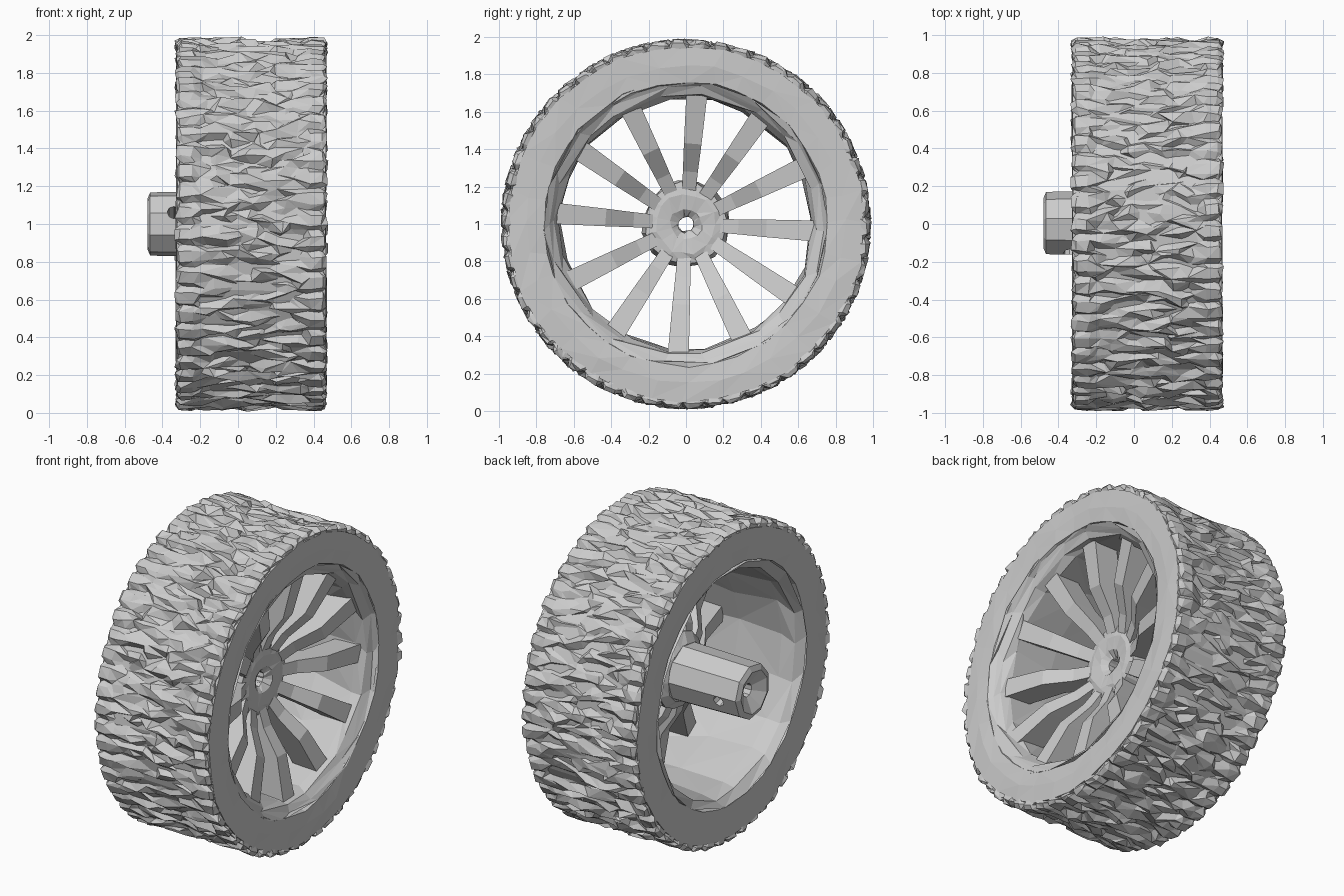
import bpy, bmesh, random
from math import sin, cos, pi, tau, radians
from mathutils import Matrix, Vector

random.seed(7)
cube = bpy.data.objects.get("Cube")
if cube:
    bpy.data.objects.remove(cube)

grey = bpy.data.materials.new("plain grey")
grey.use_nodes = True
COLOUR = (0.6, 0.6, 0.6, 1)
grey.diffuse_color = COLOUR
grey.node_tree.nodes["Principled BSDF"].inputs["Base Color"].default_value = COLOUR


def jit(a):
    return random.uniform(-a, a)


def polar(x, r, a):
    """Point at radius r around the axle, angle measured from +y towards +z."""
    return Vector((x, r * cos(a), 1 + r * sin(a)))


def make(name, bm):
    bmesh.ops.recalc_face_normals(bm, faces=bm.faces)
    me = bpy.data.meshes.new(name)
    bm.to_mesh(me)
    bm.free()
    me.materials.append(grey)
    ob = bpy.data.objects.new(name, me)
    bpy.context.scene.collection.objects.link(ob)
    return ob


def skin(bm, rings, closed):
    """Triangles between neighbouring rings, with diagonals flipped at random."""
    count = len(rings[0])
    for i in range(len(rings) if closed else len(rings) - 1):
        p, q = rings[i], rings[(i + 1) % len(rings)]
        for j in range(count):
            k = (j + 1) % count
            a, b, c, d = p[j], p[k], q[k], q[j]
            if random.random() < 0.5:
                a, b, c, d = b, c, d, a
            bm.faces.new((a, b, c))
            bm.faces.new((a, c, d))


def lathe(name, profile, segs, wobble=0.0):
    """Revolve a closed loop of (x, r) points, with slightly uneven facets."""
    bm = bmesh.new()
    rings = []
    for x, r in profile:
        rings.append([bm.verts.new(polar(x + jit(wobble * 0.3), r + jit(wobble * 0.5),
                                         tau * (j + jit(wobble * 12)) / segs))
                      for j in range(segs)])
    skin(bm, rings, True)
    return make(name, bm)


# Tyre carcass: flat sidewalls and the hidden band beneath the tread
lathe("tyre_sidewalls", [(0.46, 0.76), (0.467, 0.85), (0.463, 0.952), (-0.323, 0.952),
                         (-0.327, 0.85), (-0.32, 0.75), (-0.2, 0.72), (0.35, 0.72)],
      32, 0.014)

# Rim barrel with a stepped lip on each side
lathe("rim", [(0.462, 0.765), (0.435, 0.74), (0.41, 0.70), (0.36, 0.68),
              (0.1, 0.672), (-0.2, 0.685), (-0.28, 0.70), (-0.325, 0.745),
              (-0.2, 0.76), (0.3, 0.76)], 18, 0.022)

# Rugged tread: shoulder blocks with notches and broken crosswise lugs
NOTCHES = 54
SEGS = NOTCHES * 3
MID, HALF = 0.07, 0.398
edge = [(-HALF, 0.92), (-HALF, 0.965), (-HALF + 0.02, 0.985), (-HALF + 0.085, 0.985)]
inner = [(-0.24 + 0.48 * i / 6, 0.985) for i in range(7)]
rows = edge + inner + [(-x, r) for x, r in reversed(edge)]

bm = bmesh.new()
rings = []
for i, (x, r) in enumerate(rows):
    shoulder = min(i, len(rows) - 1 - i)
    ring = []
    for j in range(SEGS):
        a = j
        px, pr = x, r
        if shoulder == 0:
            px *= 0.97
        elif shoulder < 4:
            # every third step is a notch between two shoulder blocks
            side = 0 if x < 0 else 2
            if (j + side) % 3 == 0:
                pr = 0.955 if shoulder < 3 else 0.965
                px *= 0.95
                a += jit(0.2)
            else:
                pr += jit(0.007)
                px += jit(0.01)
                a += (0.25 if (j + side) % 3 == 2 else -0.25) + jit(0.2)
        else:
            # long lugs across the crown, staggered from zone to zone
            zone = int((x + 0.26) / 0.18)
            gap = (j + zone * 2 + random.choice((0, 0, 1))) % 3 == 0
            pr = random.uniform(0.925, 0.95) if gap else random.uniform(0.955, 0.994)
            px += jit(0.038)
            a += jit(0.42)
        ring.append(bm.verts.new(polar(MID + px, pr, tau * a / SEGS)))
    rings.append(ring)
skin(bm, rings, False)
make("tread", bm)

# Dished spokes: each is a bent bar that kinks forward, then runs out to the rim
SPOKES = 12
SECTIONS = [(0.15, 0.17, 0.03, 0.036), (0.28, 0.22, 0.06, 0.04),
            (0.43, 0.325, 0.16, 0.047), (0.69, 0.385, 0.22, 0.056)]
bm = bmesh.new()
for n in range(SPOKES):
    turn = radians(-4) + tau * n / SPOKES + jit(0.02)
    spin = Matrix.Rotation(turn, 3, 'X')
    loops = []
    for r, front, back, half in SECTIONS:
        corners = [(front, -half), (front, half), (back, half * 0.9), (back, -half * 0.9)]
        loops.append([bm.verts.new(spin @ Vector((x, r, s)) + Vector((0, 0, 1)))
                      for x, s in corners])
    for p, q in zip(loops, loops[1:]):
        for j in range(4):
            k = (j + 1) % 4
            bm.faces.new((p[j], p[k], q[k], q[j]))
    bm.faces.new(loops[0])
    bm.faces.new(loops[-1])
make("spokes", bm)

# Hub disc with a small bore
lathe("hub_disc", [(0.15, 0.042), (0.18, 0.085), (0.19, 0.16), (0.175, 0.22),
                   (0.04, 0.235), (0.0, 0.18), (0.0, 0.042)], 15, 0.016)

# Axle sleeve reaching out of the back, with a shallow conical socket at its end
sleeve = lathe("axle_sleeve", [(0.05, 0.18), (-0.36, 0.172), (-0.465, 0.17), (-0.48, 0.135),
                               (-0.43, 0.042), (0.05, 0.042)], 9)

# Cross-drilled hole through the sleeve
bm = bmesh.new()
bmesh.ops.create_cone(bm, cap_ends=True, segments=8, radius1=0.035, radius2=0.035, depth=0.6)
tilt = Matrix.Translation((-0.34, 0, 1.015)) @ Matrix.Rotation(pi / 2 - 0.3, 4, 'X')
bmesh.ops.transform(bm, matrix=tilt, verts=bm.verts)
drill = make("drill_cutter", bm)
drill.hide_render = True
drill.hide_set(True)
cut = sleeve.modifiers.new("cross hole", 'BOOLEAN')
cut.operation = 'DIFFERENCE'
cut.object = drill
